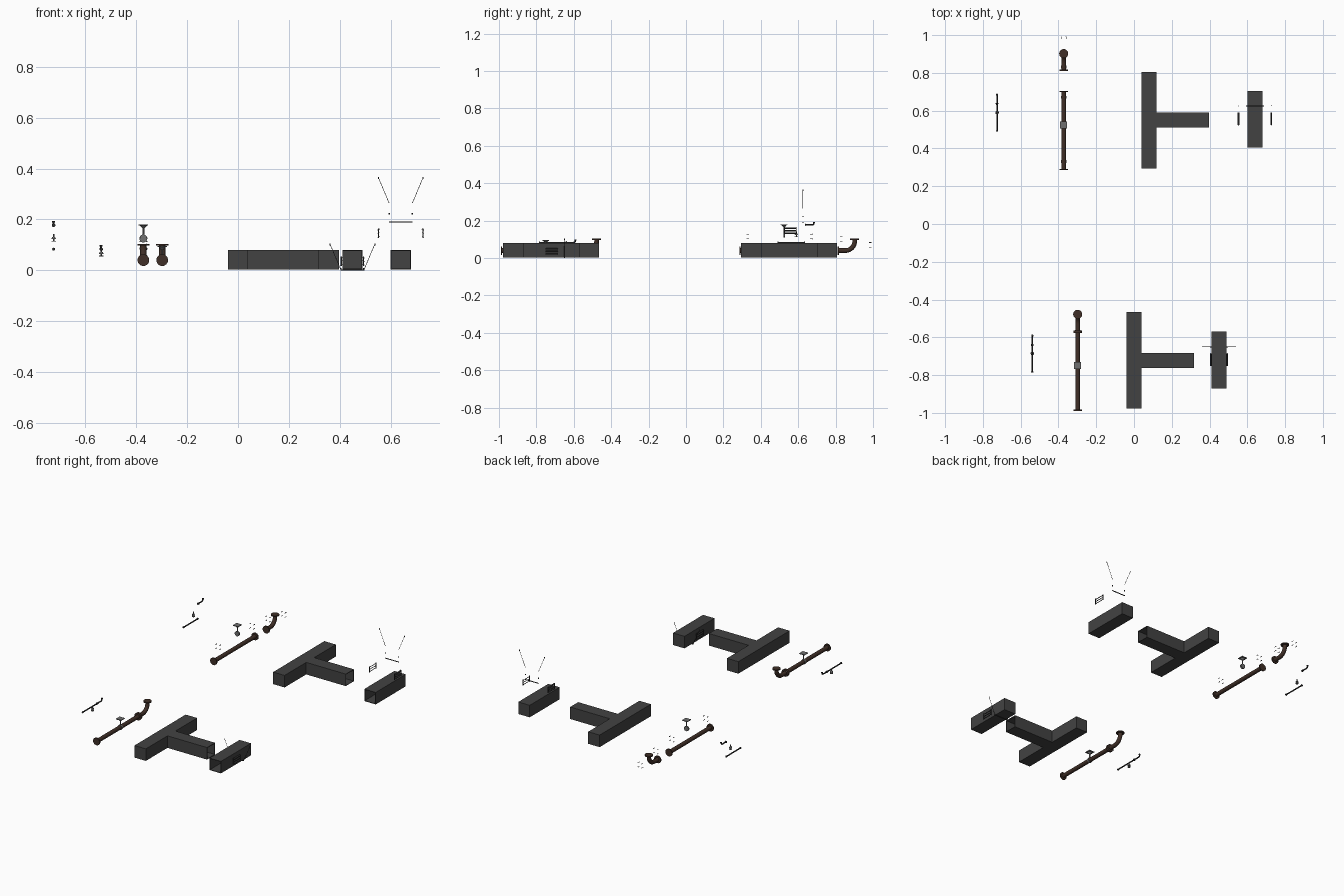
import bpy, bmesh
from math import sin, cos, pi
from mathutils import Vector, Matrix

if "Cube" in bpy.data.objects:
    bpy.data.objects.remove(bpy.data.objects["Cube"])


def material(name, col):
    m = bpy.data.materials.new(name)
    m.diffuse_color = (*col, 1)
    m.use_nodes = True
    m.node_tree.nodes["Principled BSDF"].inputs["Base Color"].default_value = m.diffuse_color
    return m


DUCT = material("dark_metal", (0.055, 0.055, 0.055))
PIPE = material("brown_pipe", (0.05, 0.028, 0.02))
STEEL = material("steel", (0.16, 0.16, 0.16))
BLACK = material("black_metal", (0.025, 0.025, 0.025))


def finish(name, bm, mat, smooth=False):
    bmesh.ops.recalc_face_normals(bm, faces=bm.faces)
    me = bpy.data.meshes.new(name)
    bm.to_mesh(me)
    bm.free()
    me.materials.append(mat)
    ob = bpy.data.objects.new(name, me)
    bpy.context.collection.objects.link(ob)
    if smooth:
        bpy.ops.object.select_all(action='DESELECT')
        ob.select_set(True)
        bpy.context.view_layer.objects.active = ob
        bpy.ops.object.shade_smooth_by_angle()
    return ob


def add_rod(bm, p0, p1, r0, r1=None, sides=16):
    p0, p1 = Vector(p0), Vector(p1)
    d = p1 - p0
    rot = d.to_track_quat('Z', 'Y').to_matrix().to_4x4()
    bmesh.ops.create_cone(bm, cap_ends=True, segments=sides, radius1=r0,
                          radius2=r0 if r1 is None else r1, depth=d.length,
                          matrix=Matrix.Translation((p0 + p1) / 2) @ rot)


def add_box(bm, c, s, rot=Matrix.Identity(4)):
    bmesh.ops.create_cube(bm, size=1, matrix=Matrix.Translation(c) @ rot @ Matrix.Diagonal((*s, 1)))


def add_elbow(bm, x, y0, z0, bend, r, n=8, sides=16):
    # quarter bend from +y to +z in the plane x
    rings = []
    for i in range(n + 1):
        a = pi / 2 * i / n
        out = Vector((0, sin(a), -cos(a)))
        c = Vector((x, y0, z0 + bend)) + out * bend
        rings.append([bm.verts.new(c + out * r * cos(t) + Vector((r * sin(t), 0, 0)))
                      for t in [2 * pi * k / sides for k in range(sides)]])
    for a, b in zip(rings, rings[1:]):
        for k in range(sides):
            bm.faces.new((a[k], a[k - 1], b[k - 1], b[k]))
    bm.faces.new(rings[0])
    bm.faces.new(rings[-1])


def open_duct(name, outline, x, y, is_open):
    # extruded outline, with the open end removed and sheet thickness added
    bm = bmesh.new()
    f = bm.faces.new([bm.verts.new((x + px, y + py, 0.004)) for px, py in outline])
    ext = bmesh.ops.extrude_face_region(bm, geom=[f])
    bmesh.ops.translate(bm, vec=(0, 0, 0.076), verts=[v for v in ext['geom'] if isinstance(v, bmesh.types.BMVert)])
    bmesh.ops.recalc_face_normals(bm, faces=bm.faces)
    ends = [q for q in bm.faces if is_open(q.calc_center_median() - Vector((x, y, 0)))]
    bmesh.ops.delete(bm, geom=ends, context='FACES')
    ob = finish(name, bm, DUCT)
    mod = ob.modifiers.new("sheet", 'SOLIDIFY')
    mod.thickness, mod.offset = 0.005, -1


def tee_duct(tag, x, y):
    w, h = 0.04, 0.256
    open_duct("tee_duct" + tag, [(-w, -h), (w, -h), (w, -w), (0.317, -w), (0.317, w), (w, w), (w, h), (-w, h)],
              x, y, lambda c: c.x > 0.3)


def vent_duct(tag, x, y, vent_out, vent_z, bar_z, wire_z, wire_y):
    open_duct("vent_duct" + tag, [(-0.04, -0.15), (0.04, -0.15), (0.04, 0.15), (-0.04, 0.15)],
              x, y, lambda c: c.y < -0.14)
    for s, side in ((-1, "_left"), (1, "_right")):
        # louvred grille
        bm = bmesh.new()
        gx = x + s * vent_out
        for k in (-1, 0, 1):
            add_box(bm, (gx, y + 0.002, vent_z + k * 0.014), (0.009, 0.066, 0.003), Matrix.Rotation(s * 0.6, 4, 'Y'))
        for e in (-1, 1):
            add_box(bm, (gx, y + 0.002 + e * 0.033, vent_z), (0.004, 0.003, 0.038))
        finish("grille" + tag + side, bm, BLACK)
        # suspension wire and its nut
        bm = bmesh.new()
        add_rod(bm, (x + s * 0.046, wire_y, wire_z), (x + s * 0.088, wire_y, wire_z + 0.1), 0.001, sides=8)
        add_rod(bm, (x + s * 0.088, wire_y, wire_z + 0.094), (x + s * 0.088, wire_y, wire_z + 0.102), 0.002, sides=8)
        finish("hanger_wire" + tag + side, bm, BLACK)
        bm = bmesh.new()
        nz = bar_z + (0.032 if wire_z > 0.1 else 0.004)
        add_rod(bm, (x + s * 0.045, wire_y, nz - 0.003), (x + s * 0.045, wire_y, nz + 0.003), 0.0025, sides=8)
        finish("hanger_nut" + tag + side, bm, BLACK)
    bm = bmesh.new()
    add_box(bm, (x, wire_y, bar_z), (0.094, 0.005, 0.003))
    finish("hanger_bar" + tag, bm, BLACK)


def big_pipe(tag, x, y0, elbow_y, clamp_z, bolts):
    z, r, y1 = 0.04, 0.0125, y0 + 0.42
    bm = bmesh.new()
    add_rod(bm, (x, y0, z), (x, y1, z), r)
    for a in (y0, y1 - 0.007):
        add_rod(bm, (x, a, z), (x, a + 0.007, z), 0.023, sides=24)
    finish("straight_pipe" + tag, bm, PIPE, True)
    # elbow with a flange at each end
    bm = bmesh.new()
    add_rod(bm, (x, elbow_y, z), (x, elbow_y + 0.007, z), 0.023, sides=24)
    add_rod(bm, (x, elbow_y, z), (x, elbow_y + 0.042, z), r)
    add_elbow(bm, x, elbow_y + 0.042, z, 0.05, r)
    add_rod(bm, (x, elbow_y + 0.092, 0.09), (x, elbow_y + 0.092, 0.104), r)
    add_rod(bm, (x, elbow_y + 0.092, 0.097), (x, elbow_y + 0.092, 0.104), 0.024, sides=24)
    finish("pipe_elbow" + tag, bm, PIPE, True)
    # ceiling hanger: clamp ring, stem, cone and plate
    bm = bmesh.new()
    yc = y0 + 0.24
    add_rod(bm, (x, yc - 0.005, clamp_z), (x, yc + 0.005, clamp_z), 0.0155, sides=20)
    add_rod(bm, (x, yc, clamp_z + 0.012), (x, yc, clamp_z + 0.045), 0.0035)
    add_rod(bm, (x, yc, clamp_z + 0.04), (x, yc, clamp_z + 0.052), 0.0035, 0.015)
    add_box(bm, (x, yc, clamp_z + 0.0535), (0.037, 0.037, 0.004))
    finish("pipe_hanger" + tag, bm, STEEL, True)
    # flange bolts
    for i, (by, bz) in enumerate(bolts):
        bm = bmesh.new()
        for k in range(4):
            a = pi / 4 + k * pi / 2
            px, pz = x + 0.0185 * cos(a), bz + 0.0185 * sin(a)
            add_rod(bm, (px, by - 0.006, pz), (px, by + 0.006, pz), 0.0014, sides=8)
            add_rod(bm, (px, by + 0.006, pz), (px, by + 0.008, pz), 0.0028, sides=6)
        finish("flange_bolts%s_%d" % (tag, i), bm, STEEL)


def thin_pipe(tag, x, y0, head_z, elbow_z):
    z, r = 0.083, 0.004
    bm = bmesh.new()
    add_rod(bm, (x, y0, z), (x, y0 + 0.145, z), r, sides=12)
    for a in (y0, y0 + 0.14):
        add_rod(bm, (x, a, z), (x, a + 0.005, z), 0.006, sides=12)
    finish("thin_pipe" + tag, bm, BLACK, True)
    # elbow with collars
    bm = bmesh.new()
    e = y0 + 0.145
    add_rod(bm, (x, e, elbow_z), (x, e + 0.005, elbow_z), 0.007, sides=12)
    add_rod(bm, (x, e, elbow_z), (x, e + 0.038, elbow_z), r, sides=12)
    add_elbow(bm, x, e + 0.038, elbow_z, 0.011, r, 6, 12)
    add_rod(bm, (x, e + 0.049, elbow_z + 0.011), (x, e + 0.049, elbow_z + 0.016), 0.006, sides=12)
    finish("thin_elbow" + tag, bm, BLACK, True)
    # sprinkler head
    bm = bmesh.new()
    h = y0 + 0.1
    add_rod(bm, (x, h, head_z), (x, h, head_z + 0.003), 0.009)
    add_rod(bm, (x, h, head_z + 0.003), (x, h, head_z + 0.03), 0.003, sides=12)
    add_rod(bm, (x, h, head_z + 0.01), (x, h, head_z + 0.017), 0.0095, 0.006)
    finish("sprinkler_head" + tag, bm, STEEL, True)


# assembled set, front row
tee_duct("_assembled", 0.0, -0.722)
vent_duct("_assembled", 0.45, -0.72, 0.044, 0.036, 0.0015, 0.003, -0.65)
big_pipe("_assembled", -0.298, -0.99, -0.57, 0.04, [(-0.57, 0.04)])
thin_pipe("_assembled", -0.538, -0.785, 0.055, 0.083)

# exploded set, back row
tee_duct("_exploded", 0.08, 0.55)
vent_duct("_exploded", 0.64, 0.555, 0.087, 0.146, 0.19, 0.265, 0.625)
big_pipe("_exploded", -0.372, 0.285, 0.81, 0.125, [(0.33, 0.115), (0.67, 0.115), (0.83, 0.1), (0.985, 0.07)])
thin_pipe("_exploded", -0.725, 0.49, 0.113, 0.177)
